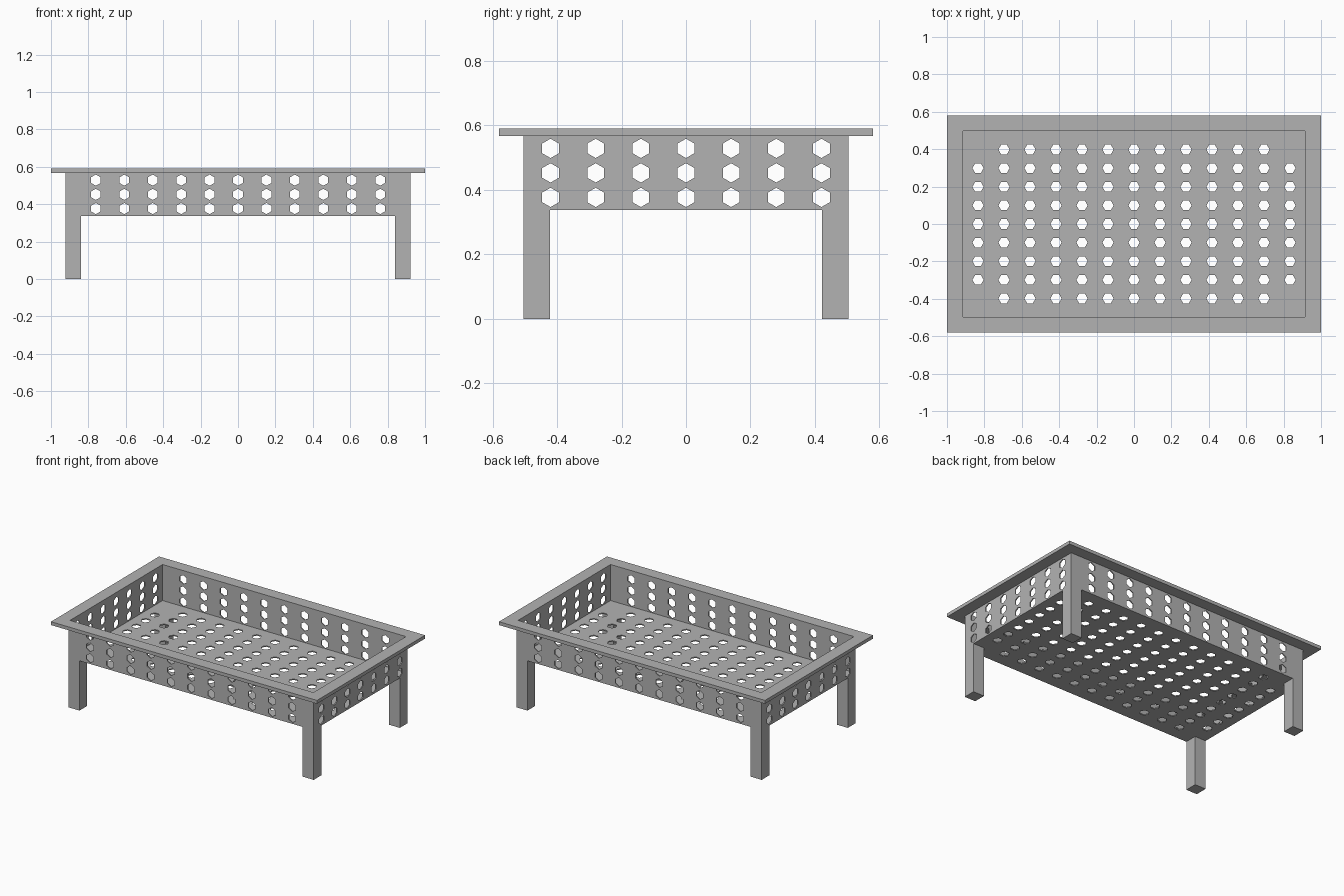
import bpy, bmesh
from math import cos, sin, pi

cube = bpy.data.objects.get("Cube")
if cube:
    bpy.data.objects.remove(cube, do_unlink=True)

# Main dimensions
HALF_X, HALF_Y = 0.922, 0.504      # outside of the walls
RIM_X, RIM_Y = 1.0, 0.58           # outside of the rim
FLOOR_Z, RIM_Z, TOP_Z = 0.338, 0.567, 0.59
SHEET, LEG, HOLE = 0.007, 0.083, 0.03
IN_X, IN_Y = HALF_X - SHEET, HALF_Y - SHEET
MID_Z = (FLOOR_Z + RIM_Z) / 2

grey = bpy.data.materials.new("plain grey")
grey.use_nodes = True
grey.diffuse_color = (0.45, 0.45, 0.45, 1)
grey.node_tree.nodes["Principled BSDF"].inputs["Base Color"].default_value = (0.45, 0.45, 0.45, 1)


def rect(hx, hy):
    return [(-hx, -hy), (hx, -hy), (hx, hy), (-hx, hy)]


def hexagon(x, y, start):
    return [(x + HOLE * cos(start + i * pi / 3), y + HOLE * sin(start + i * pi / 3)) for i in range(6)]


def add_mesh(name, mesh, location, rotation=(0, 0, 0)):
    mesh.name = name
    mesh.materials.clear()
    mesh.materials.append(grey)
    obj = bpy.data.objects.new(name, mesh)
    obj.location, obj.rotation_euler = location, rotation
    bpy.context.collection.objects.link(obj)
    return obj


def sheet(name, outlines, thickness, location, rotation=(0, 0, 0)):
    """Filled flat outline with openings, given a thickness."""
    curve = bpy.data.curves.new(name + " outline", "CURVE")
    curve.dimensions, curve.fill_mode = "2D", "BOTH"
    curve.extrude = thickness / 2
    for points in outlines:
        spline = curve.splines.new("POLY")
        spline.points.add(len(points) - 1)
        for p, (x, y) in zip(spline.points, points):
            p.co = (x, y, 0, 1)
        spline.use_cyclic_u = True
    helper = bpy.data.objects.new(name + " helper", curve)
    bpy.context.collection.objects.link(helper)
    graph = bpy.context.evaluated_depsgraph_get()
    mesh = bpy.data.meshes.new_from_object(helper.evaluated_get(graph))
    bpy.data.objects.remove(helper, do_unlink=True)
    bpy.data.curves.remove(curve)
    # Weld the fill to the edges and keep the faces flat
    bm = bmesh.new()
    bm.from_mesh(mesh)
    bmesh.ops.remove_doubles(bm, verts=bm.verts, dist=0.0002)
    bmesh.ops.recalc_face_normals(bm, faces=bm.faces)
    for f in bm.faces:
        f.smooth = False
        f.material_index = 0
    bm.to_mesh(mesh)
    bm.free()
    return add_mesh(name, mesh, location, rotation)


def wall(name, half_length, count, pitch, location, rotation):
    holes = [hexagon((i - (count - 1) / 2) * pitch, row * 0.076, pi / 2)
             for i in range(count) for row in (-1, 0, 1)]
    sheet(name, [rect(half_length, (RIM_Z - FLOOR_Z) / 2)] + holes, SHEET, location, rotation)


# Perforated walls
for side, s in (("front", -1), ("back", 1)):
    wall(side + "_wall", HALF_X, 11, 0.152, (0, s * (HALF_Y - SHEET / 2), MID_Z), (pi / 2, 0, 0))
for side, s in (("right", -1), ("left", 1)):
    wall(side + "_wall", IN_Y, 7, 0.14, (s * (HALF_X - SHEET / 2), 0, MID_Z), (pi / 2, 0, pi / 2))

# Perforated floor, left solid over the legs
holes = [hexagon(i * 0.139, j * 0.0995, 0) for i in range(-6, 7) for j in range(-4, 5)
         if not (abs(i) == 6 and abs(j) == 4)]
sheet("floor", [rect(IN_X, IN_Y)] + holes, SHEET, (0, 0, FLOOR_Z + SHEET / 2))

# Overhanging rim
sheet("rim", [rect(RIM_X, RIM_Y), rect(IN_X, IN_Y)], TOP_Z - RIM_Z, (0, 0, (TOP_Z + RIM_Z) / 2))

# Legs, flush with the outside of the walls
for end, sy in (("front", -1), ("back", 1)):
    for side, sx in (("right", -1), ("left", 1)):
        bm = bmesh.new()
        bmesh.ops.create_cube(bm, size=1)
        bmesh.ops.scale(bm, vec=(LEG, LEG, FLOOR_Z), verts=bm.verts)
        mesh = bpy.data.meshes.new("leg")
        bm.to_mesh(mesh)
        bm.free()
        add_mesh(f"{end}_{side}_leg", mesh, (sx * (HALF_X - LEG / 2), sy * (HALF_Y - LEG / 2), FLOOR_Z / 2))
